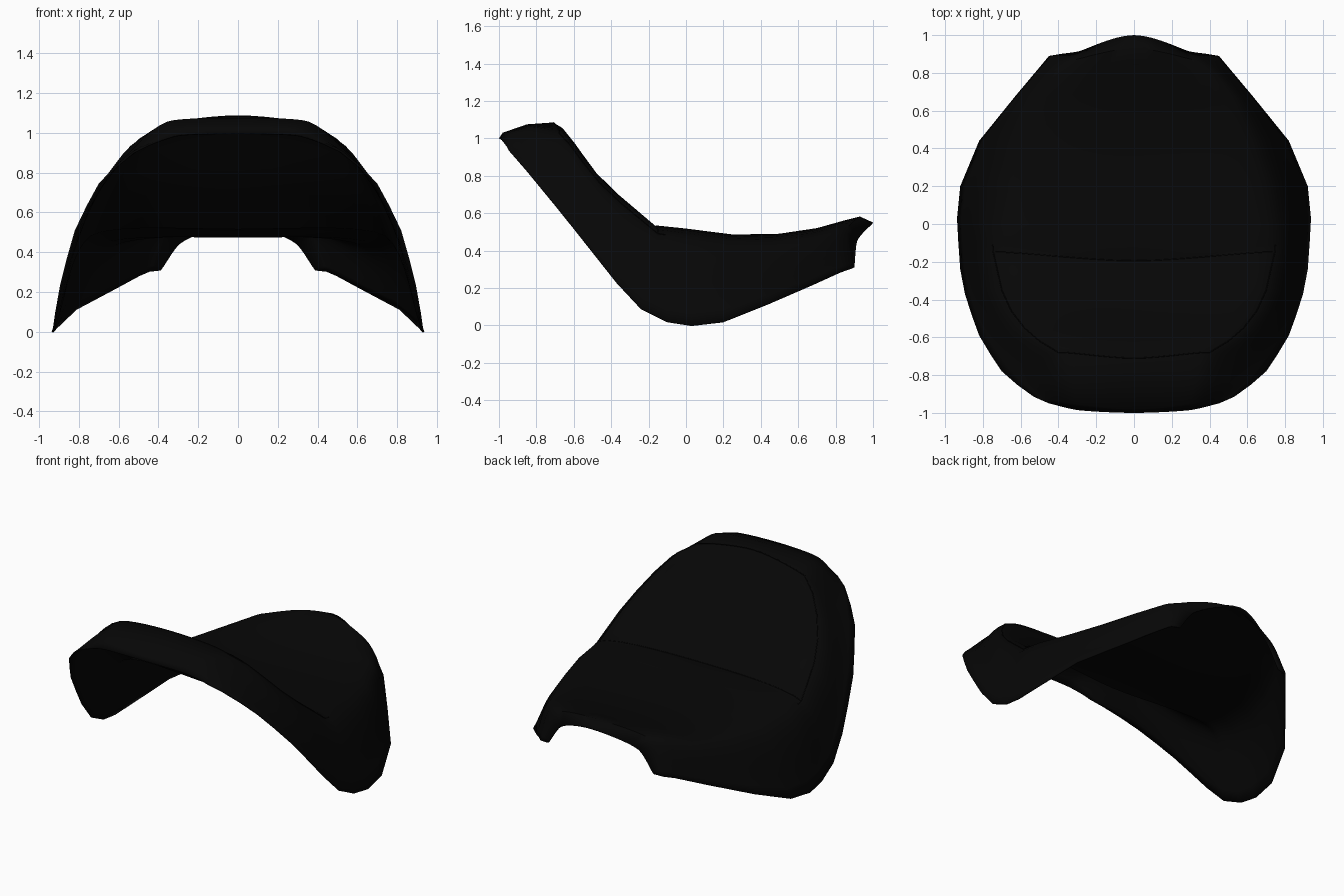
import bpy, bmesh, math
from mathutils import Vector

if "Cube" in bpy.data.objects:
    bpy.data.objects.remove(bpy.data.objects["Cube"])

# Stations front to back: centre (y, z), shoulder (x, y, z), rim (x, y, z)
STATIONS = [
    (-1.00, 1.00, .30, -.985, .990, .45, -.95, .945),
    (-.98, 1.03, .32, -.95, 1.025, .53, -.915, .905),
    (-.85, 1.075, .36, -.83, 1.055, .62, -.85, .83),
    (-.71, 1.085, .40, -.68, 1.03, .70, -.78, .745),
    (-.66, 1.055, .50, -.62, .965, .76, -.69, .635),
    (-.60, .98, .58, -.55, .87, .82, -.59, .51),
    (-.50, .83, .65, -.46, .76, .86, -.48, .37),
    (-.38, .705, .70, -.35, .655, .895, -.37, .23),
    (-.195, .525, .745, -.15, .49, .92, -.24, .09),
    (-.17, .53, .748, -.11, .485, .93, -.10, .02),
    (0.0, .515, .745, 0.0, .47, .937, .03, 0.0),
    (.26, .483, .70, .22, .445, .92, .20, .02),
    (.50, .49, .63, .45, .44, .82, .44, .115),
    (.70, .52, .535, .67, .46, .63, .675, .215),
    (.85, .562, .43, .80, .50, .50, .83, .285),
    (.93, .582, .36, .86, .505, .45, .89, .305),
    (1.0, .55, .29, .915, .45, .39, .90, .31),
]
N_PAD, N_FLANK = 7, 7


def hermite(a, b, ta, tb, t):
    return (a * (2*t**3 - 3*t**2 + 1) + ta * (t**3 - 2*t**2 + t)
            + b * (3*t**2 - 2*t**3) + tb * (t**3 - t**2))


def half_section(s):
    """Smooth curve from centre line over the shoulder to the rim."""
    c, sh, rim = Vector((0, s[0], s[1])), Vector(s[2:5]), Vector(s[5:8])
    l1, l2 = (sh - c).length, (rim - sh).length
    mid = ((sh - c).normalized() + (rim - sh).normalized()).normalized()
    pad = [hermite(c, sh, Vector((l1, 0, 0)), mid * l1 * .45, k / N_PAD) for k in range(N_PAD)]
    flank = [hermite(sh, rim, mid * l2 * .8, (rim - sh), k / N_FLANK) for k in range(N_FLANK + 1)]
    return pad + flank


def mirror(p):
    return Vector((-p.x, p.y, p.z))


black = bpy.data.materials.new("black_leather")
black.diffuse_color = (0.002, 0.002, 0.002, 1)
black.use_nodes = True
black.node_tree.nodes["Principled BSDF"].inputs["Base Color"].default_value = black.diffuse_color

# Saddle shell
halves = [half_section(s) for s in STATIONS]
bm = bmesh.new()
rows = []
for h in halves:
    full = [mirror(p) for p in reversed(h[1:])] + h
    rows.append([bm.verts.new(p) for p in full])
for r0, r1 in zip(rows, rows[1:]):
    for i in range(len(r0) - 1):
        bm.faces.new((r0[i], r0[i + 1], r1[i + 1], r1[i]))
mesh = bpy.data.meshes.new("saddle_shell")
bm.to_mesh(mesh)
bm.free()
shell = bpy.data.objects.new("saddle_shell", mesh)
bpy.context.collection.objects.link(shell)
mesh.materials.append(black)
solid = shell.modifiers.new("thickness", 'SOLIDIFY')
solid.thickness = 0.01
solid.offset = -1
bpy.context.view_layer.objects.active = shell
shell.select_set(True)
bpy.ops.object.shade_smooth_by_angle(angle=math.radians(40))


# Sewn seams as thin piping
def piping(name, half):
    points = [mirror(p) for p in reversed(half[1:])] + half
    cu = bpy.data.curves.new(name, 'CURVE')
    cu.dimensions = '3D'
    cu.bevel_depth = 0.003
    cu.bevel_resolution = 1
    sp = cu.splines.new('POLY')
    sp.points.add(len(points) - 1)
    for q, p in zip(sp.points, points):
        q.co = (*p, 1)
    cu.materials.append(black)
    bpy.context.collection.objects.link(bpy.data.objects.new(name, cu))


piping("panel_seam", halves[3][:N_PAD] + [halves[j][N_PAD] for j in range(3, 10)])
piping("fold_seam", halves[8][:N_PAD + 1])
